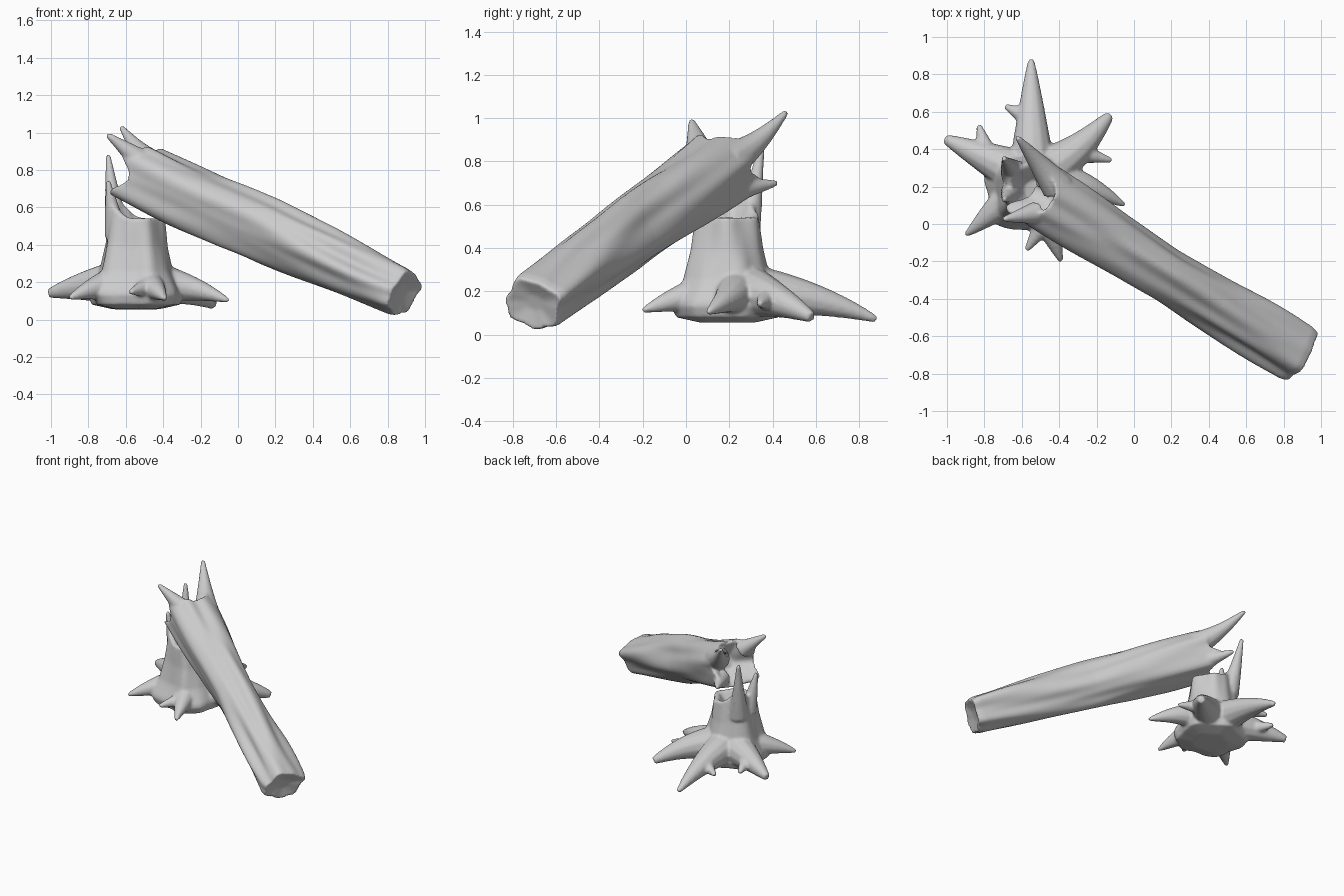
import bpy, bmesh
from math import sin, cos, pi, exp
from mathutils import Vector, noise

if "Cube" in bpy.data.objects:
    bpy.data.objects.remove(bpy.data.objects["Cube"])

N = 48
ANGLES = [2 * pi * k / N for k in range(N)]


def loft(bm, rings):
    """Closed skin through a list of equal-sized point rings."""
    loops = [[bm.verts.new(p) for p in ring] for ring in rings]
    n = len(loops[0])
    for a, b in zip(loops, loops[1:]):
        for i in range(n):
            j = (i + 1) % n
            bm.faces.new((a[i], a[j], b[j], b[i]))
    bm.faces.new(loops[0][::-1])
    bm.faces.new(loops[-1])


def horn(bm, place, radius, steps=14):
    """Tapered tube along place(f) with radius(f), f from 0 to 1."""
    rings = []
    for i in range(steps + 1):
        f = i / steps
        t = (place(f + .01) - place(f - .01)).normalized()
        s = t.cross(Vector((0, 0, 1)) if abs(t.z) < .8 else Vector((0, 1, 0))).normalized()
        w = s.cross(t)
        rings.append([place(f) + radius(f) * (cos(a) * s + sin(a) * w) for a in ANGLES[::4]])
    loft(bm, rings)


def splinter(bm, base, tip, r, sag=0.0):
    """Slightly bent spike from base to tip."""
    a, b = Vector(base), Vector(tip)
    horn(bm, lambda f: a.lerp(b, f) - Vector((0, 0, sag * sin(pi * f))),
         lambda f: r * (1 - f) + .014)


def lerp(table, t):
    """Piecewise linear lookup in rows (t, values...)."""
    for a, b in zip(table, table[1:]):
        if t <= b[0]:
            f = (t - a[0]) / (b[0] - a[0])
            return [x + (y - x) * f for x, y in zip(a[1:], b[1:])]
    return table[-1][1:]


def bump(a, centre, width=.4):
    d = (a - centre + pi) % (2 * pi) - pi
    return exp(-(d / width) ** 2)


def finish(bm, name):
    """Fuse the overlapping parts into one soft organic skin."""
    bmesh.ops.recalc_face_normals(bm, faces=bm.faces)
    me = bpy.data.meshes.new(name)
    bm.to_mesh(me)
    bm.free()
    ob = bpy.data.objects.new(name, me)
    bpy.context.collection.objects.link(ob)
    m = ob.modifiers.new("fuse", 'REMESH')
    m.mode = 'VOXEL'
    m.voxel_size = .01
    m.use_smooth_shade = True
    s = ob.modifiers.new("soften", 'SMOOTH')
    s.factor = .5
    s.iterations = 5


# Fallen log: ridged trunk from the low end to the hollow broken end
bm = bmesh.new()
low, high = Vector((.895, -.71, .14)), Vector((-.55, .18, .79))
axis = (high - low).normalized()
length = (high - low).length
side = axis.cross(Vector((0, 0, 1))).normalized()
up = side.cross(axis)
SIZE = [(0, .155, .13), (.5, .14, .17), (1, .18, .17)]


def log_ring(t, scale=1, rim=0, depth=0):
    ru, rv = lerp(SIZE, t)
    ring = []
    for a in ANGLES:
        k = scale * (1 + .07 * sin(4 * a + 5 * t) + .035 * sin(7 * a - 6 * t)
                     + .14 * noise.noise(Vector((2 * cos(a), 2 * sin(a), 3 * t))))
        lift = .1 * sum(bump(a, c) for c in (.6, 2.5, 3.9, 5.7)) - .07
        ring.append(low + axis * (length * t + rim * lift - depth)
                    + side * ru * k * cos(a) + up * rv * k * sin(a))
    return ring


rings = [log_ring(0, .3, 0, -.025), log_ring(0, .7, 0, -.01), log_ring(0, .93)]
rings += [log_ring(i / 40, 1, (i / 40) ** 8) for i in range(1, 41)]
rings += [log_ring(1, .87 - .2 * k, 1 - .3 * k, .01 + .05 * k) for k in range(4)]
loft(bm, rings)
# splinters on the broken end of the log
splinter(bm, (-.41, .20, .80), (-.625, .465, 1.03), .075, .02)
splinter(bm, (-.52, .06, .85), (-.70, .025, .99), .05)
splinter(bm, (-.46, .22, .67), (-.56, .42, .70), .05)
finish(bm, "fallen_log")

# Stump: flared, ridged and hollow at the top
bm = bmesh.new()
OUTER = [(.055, .12), (.08, .23), (.14, .255), (.25, .20), (.4, .165), (.56, .145)]


def stump_ring(z, r, rim):
    ring = []
    for a in ANGLES:
        k = r * (1 + .06 * sin(5 * a + 3 * z)
                 + .12 * noise.noise(Vector((2 * cos(a), 2 * sin(a), 2 * z + 7))))
        lift = .09 * bump(a, 2.4, .6) + .07 * bump(a, 3.6, .5) - .02
        ring.append(Vector((k * cos(a) - .545, k * sin(a) + .19, z + rim * lift)))
    return ring


heights = [.055 + .505 * i / 20 for i in range(21)]
rings = [stump_ring(z, lerp(OUTER, z)[0], max(0, (z - .3) / .26)) for z in heights]
rings += [stump_ring(.56 - .05 * k, .115 - .035 * k, 1 - .4 * k) for k in range(3)]
loft(bm, rings)
# tall splinters on the stump rim
splinter(bm, (-.64, .27, .45), (-.695, .35, .88), .06, .02)
splinter(bm, (-.65, .17, .45), (-.695, .13, .74), .05)


def root(bm, x, y, z, bend, r, fork=None):
    """Sinking root from the stump heart to its tip, with an optional side fork."""
    a, b = Vector((-.545, .24, .20)), Vector((x, y, z))
    left = Vector((0, 0, 1)).cross(b - a).normalized()

    def place(f):
        p = a.lerp(b, f) + left * bend * sin(pi * f)
        p.z = a.z + (z - a.z) * f * abs(f)
        return p
    horn(bm, place, lambda f: .12 * max(0, 1 - f) ** .9 + r)
    if fork:
        start = place(.5)
        splinter(bm, start, (fork[0], fork[1], start.z - .03), .05)


# roots spreading around the stump
root(bm, -.55, .88, .07, 0, .016, (-.69, .63))
root(bm, -.13, .58, .08, -.03, .026, (-.12, .34))
root(bm, -.05, .10, .10, .04, .012)
root(bm, -.39, -.20, .11, 0, .012, (-.575, -.14))
root(bm, -.90, -.06, .115, 0, .012)
root(bm, -1.01, .455, .14, 0, .025, (-.83, .53))
finish(bm, "stump_with_roots")
